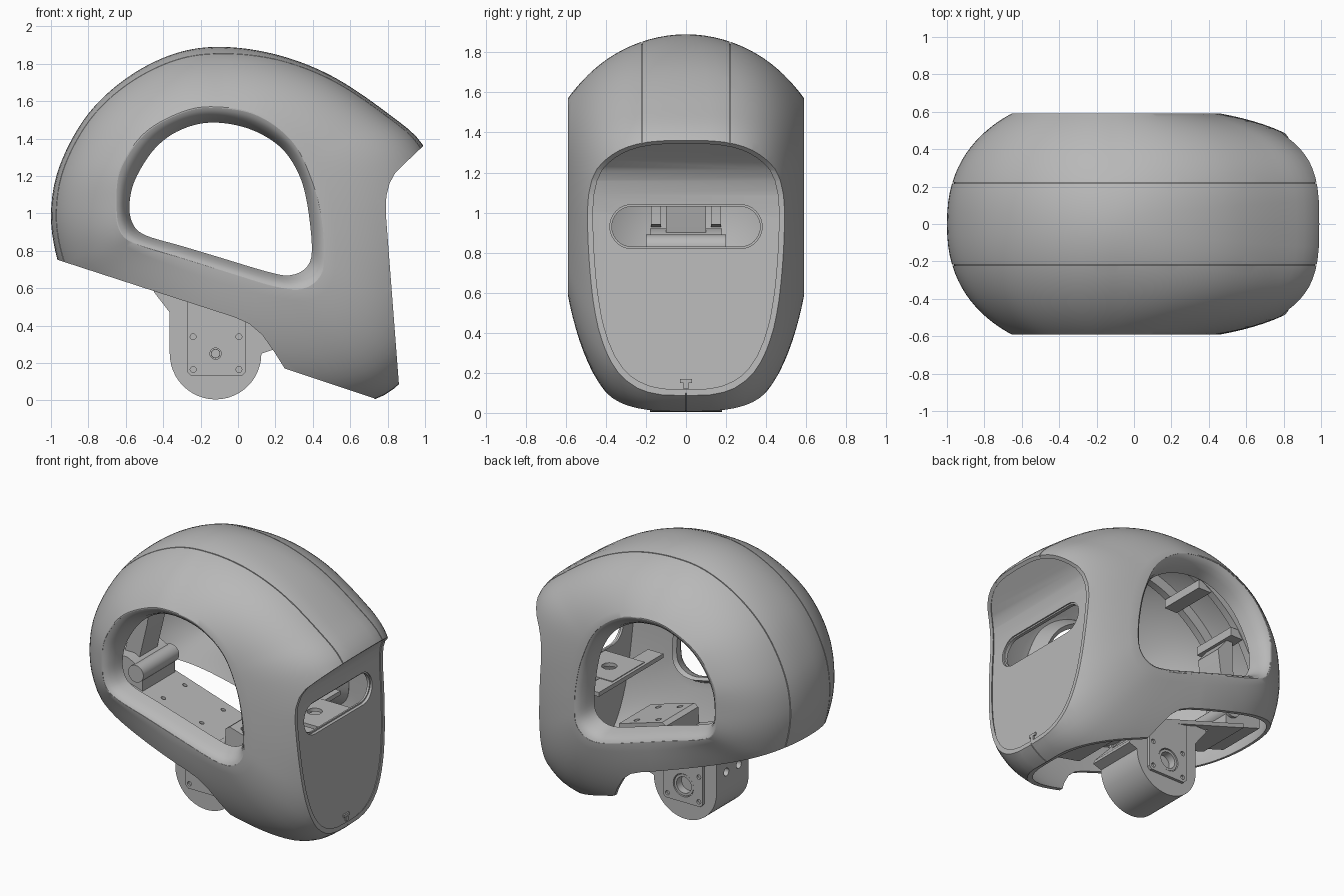
import bpy, bmesh
from math import sin, cos, pi, atan2
from mathutils import Vector

if "Cube" in bpy.data.objects:
    bpy.data.objects.remove(bpy.data.objects["Cube"], do_unlink=True)

GREY = (0.48, 0.48, 0.48, 1)
mat = bpy.data.materials.new("plain grey")
mat.use_nodes = True
mat.diffuse_color = GREY
mat.node_tree.nodes["Principled BSDF"].inputs["Base Color"].default_value = GREY

CX, CZ, SIDE = -0.1, 1.08, 0.59   # window centre and half width of the head
N = 144                           # segments around each contour


def make(name, bm):
    bmesh.ops.recalc_face_normals(bm, faces=bm.faces)
    me = bpy.data.meshes.new(name)
    bm.to_mesh(me)
    bm.free()
    me.materials.append(mat)
    ob = bpy.data.objects.new(name, me)
    bpy.context.scene.collection.objects.link(ob)
    return ob


def prism(name, pts, a, b, axis="y"):
    """Extrude a flat profile along y (points are x,z), x (y,z) or z (x,y)."""
    place = {"y": lambda p, d: (p[0], d, p[1]),
             "x": lambda p, d: (d, p[0], p[1]),
             "z": lambda p, d: (p[0], p[1], d)}[axis]
    bm = bmesh.new()
    ends = [[bm.verts.new(place(p, d)) for p in pts] for d in (a, b)]
    for e in ends:
        bm.faces.new(e)
    for i in range(len(pts)):
        j = (i + 1) % len(pts)
        bm.faces.new((ends[0][i], ends[0][j], ends[1][j], ends[1][i]))
    return make(name, bm)


def box(name, x, y, z):
    return prism(name, [(x[0], z[0]), (x[1], z[0]), (x[1], z[1]), (x[0], z[1])], *y)


def disc(u, v, r, n=32):
    return [(u + r * cos(2 * pi * i / n), v + r * sin(2 * pi * i / n)) for i in range(n)]


def boolean(ob, cutter, op="DIFFERENCE"):
    m = ob.modifiers.new("cut", "BOOLEAN")
    m.object, m.operation, m.solver = cutter, op, "EXACT"
    bpy.context.view_layer.update()
    me = bpy.data.meshes.new_from_object(ob.evaluated_get(bpy.context.evaluated_depsgraph_get()))
    ob.modifiers.clear()
    ob.data = me
    bpy.data.objects.remove(cutter, do_unlink=True)
    return ob


def contour(points, steps=16):
    """Closed smooth curve through the points, as N radii around the window centre."""
    p = [Vector((x - CX, z - CZ)) for x, z in points]
    pol = []
    for i in range(len(p)):
        a, b, c, d = (p[(i + k) % len(p)] for k in (-1, 0, 1, 2))
        for k in range(steps):
            t = k / steps
            v = (2 * b + (c - a) * t + (2 * a - 5 * b + 4 * c - d) * t * t
                 + (3 * b - a - 3 * c + d) * t ** 3) / 2
            pol.append((atan2(v.y, v.x), v.length))
    pol.sort()
    pol = [(pol[-1][0] - 2 * pi, pol[-1][1])] + pol + [(pol[0][0] + 2 * pi, pol[0][1])]

    def at(t):
        t = (t + pi) % (2 * pi) - pi
        for (a, ra), (b, rb) in zip(pol, pol[1:]):
            if a <= t <= b:
                return ra + (rb - ra) * (t - a) / max(b - a, 1e-6)
    return [sum(at(2 * pi * i / N + k * 0.015) for k in (-1, 0, 1)) / 3 for i in range(N)]


def ring(rad):
    return [(CX + r * cos(2 * pi * i / N), CZ + r * sin(2 * pi * i / N)) for i, r in enumerate(rad)]


# Contours seen from the side
OUTER = contour([(-1, 1.0), (-.955, 1.25), (-.81, 1.52), (-.6, 1.72), (-.35, 1.85), (-.1, 1.89),
                 (.2, 1.85), (.5, 1.735), (.8, 1.535), (.992, 1.36), (1.07, 1.1), (1.075, .8),
                 (1.03, .45), (.95, .2), (.86, .085), (.73, .005), (.5, -.04), (.15, -.02), (-.3, .12),
                 (-.7, .37), (-.9, .6), (-.97, .77)])
WINDOW = contour([(-.655, 1.05), (-.635, 1.23), (-.51, 1.42), (-.33, 1.53), (-.15, 1.57), (.1, 1.53),
                  (.3, 1.38), (.41, 1.15), (.455, .95), (.465, .8), (.45, .67), (.36, .595), (.22, .6),
                  (-.04, .675), (-.3, .755), (-.55, .835), (-.635, .91)])
HOLE = contour([(-.58, 1.05), (-.55, 1.18), (-.45, 1.34), (-.32, 1.44), (-.15, 1.485), (.05, 1.455),
                (.22, 1.36), (.32, 1.22), (.37, 1.05), (.395, .8), (.36, .705), (.27, .668),
                (.15, .69), (-.1, .765), (-.3, .825), (-.5, .885), (-.565, .95)])


def head_solid(name, off=0.0, rings=16):
    """Bulging body: flat at the windows, curving round to the centre line."""
    bm = bmesh.new()
    loops = []
    for k in range(-rings, rings + 1):
        s = sin((1 - abs(k) / rings) * pi / 2)
        t, t0, loop = 0.63 + 0.37 * s, 0.63, []
        for i in range(N):
            a = 2 * pi * i / N
            # blunter towards the chin, slightly fuller at the back
            n = 2 + 1.1 * max(0, min(1, 0.5 + 0.9 * cos(a + 0.6))) + 0.3 * max(0, -cos(a)) ** 2
            y = (SIDE - off) * (max(0, 1 - t ** n) / (1 - t0 ** n)) ** (1 / n)
            r = WINDOW[i] + (OUTER[i] - off - WINDOW[i]) * s
            loop.append(bm.verts.new((CX + r * cos(a), y if k > 0 else -y, CZ + r * sin(a))))
        loops.append(loop)
    for p, q in zip(loops, loops[1:]):
        for i in range(N):
            j = (i + 1) % N
            bm.faces.new((p[i], p[j], q[j], q[i]))
    bm.faces.new(loops[0])
    bm.faces.new(loops[-1])
    return make(name, bm)


# Shell: hollow body cut by the face, the underside and the side windows
FACE = [(.99, 1.36), (.89, 1.265), (.84, 1.215), (.81, 1.16), (.793, 1.09), (.79, 1), (.86, .09)]
shell = head_solid("head_shell")
boolean(shell, head_solid("hollow", 0.025))
boolean(shell, prism("face_cut", [(1.4, 1.75)] + FACE + [(.9, -.3), (1.4, -.3)], -1, 1))
boolean(shell, prism("under_cut", [(-1.3, .86), (-.96, .75), (-.02, .445), (.06, .41), (.13, .35),
                                   (.2, .25), (.25, .17), (.73, .01), (.8, -.3), (-1.3, -.3)], -1, 1))
boolean(shell, prism("window_cut", ring([r - 0.006 for r in WINDOW]), -1, 1))

# Seam grooves along the crown and under the chin
for y in (-0.22, 0.22):
    seam = box("seam", (-1.2, 1.2), (y - .003, y + .003), (.6, 2))
    boolean(shell, boolean(seam, head_solid("seam_core", 0.01)))
boolean(shell, boolean(box("seam", (.6, 1), (-.003, .003), (-.1, .12)), head_solid("seam_core", .01)))

# Tapered window frames with a rounded outer edge: (blend to hole, outset, y)
SECTION = [(0, 0, SIDE), (.25, 0, .582), (.5, 0, .56), (.75, 0, .525), (1, 0, .46),
           (1, .025, .44), (0, .012, SIDE - .03)]
for side, label in ((1, "left"), (-1, "right")):
    bm = bmesh.new()
    loops = [[bm.verts.new((x, side * y, z))
              for x, z in ring([w + (h - w) * f + d for w, h in zip(WINDOW, HOLE)])]
             for f, d, y in SECTION]
    for k in range(len(loops)):
        p, q = loops[k], loops[(k + 1) % len(loops)]
        for i in range(N):
            j = (i + 1) % N
            bm.faces.new((p[i], p[j], q[j], q[i]))
    make(label + "_window_frame", bm)

# Face plate with a rounded eye slot and a small chin clip
path = FACE[:-1] + [(.867, 0)]
plate = prism("face_plate", [(x - .012, z) for x, z in path] + [(x - .045, z) for x, z in path[::-1]], -1, 1)
boolean(plate, head_solid("plate_limit", 0.012), "INTERSECT")


def slot(h, r):
    arc = [(-pi / 2 + pi * i / 16) for i in range(17)]
    return ([(h - r + r * cos(a), .93 + r * sin(a)) for a in arc]
            + [(-h + r - r * cos(a), .93 - r * sin(a)) for a in arc])


boolean(plate, prism("slot_cut", slot(.37, .1), .5, 1.2, "x"))
boolean(plate, prism("slot_step", slot(.38, .11), .77, 1.2, "x"))
box("chin_clip", (.82, .852), (-.03, .03), (.15, .17))
box("chin_clip_stem", (.82, .855), (-.012, .012), (.12, .15))

# Neck joint with side plates, bearings and screws
bottom = [(-.12 - .245 * cos(pi * i / 24), .25 - .245 * sin(pi * i / 24)) for i in range(25)]
neck = prism("neck_joint", bottom + [(.19, .272), (.18, .3), (.125, .36), (.06, .43), (-.02, .52),
                                     (-.36, .6), (-.45, .6), (-.45, .58), (-.365, .47)], -.18, .18)
boolean(neck, box("neck_gap", (-.33, .3), (-.1, .1), (.38, .7)))
for s in (-1, 1):
    boolean(neck, prism("bearing_cut", disc(-.12, .25, .085), s * .13, s * .3))
    pad = prism("neck_side_plate", [(-.25, .13), (.02, .13), (.04, .15), (.04, .5),
                                    (-.27, .56), (-.27, .15)], s * .175, s * .2)
    hole = .08 if s > 0 else .03
    boolean(pad, prism("bearing_hole", disc(-.12, .25, hole), s * .1, s * .3))
    for x in (-.24, .005):
        for z in (.165, .34):
            boolean(pad, prism("screw_hole", disc(x, z, .016, 12), s * .185, s * .3))
    bearing = prism("bearing_ring", disc(-.12, .25, hole - .005), s * .12, s * .195)
    boolean(bearing, prism("bore", disc(-.12, .25, hole * .72), s * .14, s * .3))
    boolean(neck, prism("rear_hole", disc(s * .07, .36, .028, 16), -.5, -.3, "x"))

# Sloping floor with blocks
floor = prism("floor_plate", [(-.75, .72), (.2, .42), (.2, .45), (-.75, .75)], -.2, .2)
for x in (-.5, -.2):
    for y in (-.12, .12):
        boolean(floor, prism("floor_hole", disc(x, y, .015, 12), 0, 1.5, "z"))
block = prism("front_block", [(.02, .48), (.4, .36), (.4, .54), (.06, .64), (.03, .62)], -.18, .18)
for x in (.13, .3):
    for y in (-.12, .12):
        boolean(block, prism("block_hole", disc(x, y, .02, 12), .5, 1, "z"))
prism("front_floor_tray", [(.25, .3), (.74, .2), (.74, .24), (.25, .36)], -.25, .25)

# Rear bracket: rounded roll across the floor with a leaning strut behind it
prism("rear_roll", disc(-.66, .83, .06, 24), -.2, .2)
prism("rear_bracket", [(-.9, .78), (-.62, .69), (-.62, .84), (-.68, .89), (-.74, .92), (-.9, .92)], -.18, .18)
prism("rear_strut", [(-.82, .9), (-.7, .9), (-.64, 1.15), (-.62, 1.3), (-.74, 1.45), (-.74, 1.2)], -.1, .1)

# Shelf behind the eye slot
shelf = box("eye_shelf", (.45, .76), (-.18, .18), (.8, .825))
boolean(shelf, prism("shelf_hole", disc(.6, 0, .05, 20), .7, 1, "z"))
box("eye_shelf_bar", (.43, .55), (-.36, .36), (.79, .82))

# Curved ribs and cross straps inside the crown
span = [i for i in range(N) if 0.12 * N < i < 0.53 * N]
outer_pts, inner_pts = (ring([r - d for r in OUTER]) for d in (.03, .11))
for y in (-.15, .15):
    prism("crown_rib", [outer_pts[i] for i in span] + [inner_pts[i] for i in span[::-1]], y - .025, y + .025)
for x, z in ((-.72, 1.42), (-.45, 1.67), (.3, 1.7)):
    box("crown_strap", (x - .05, x + .05), (-.17, .17), (z - .03, z + .03))

# Smooth shading with sharp creases
for ob in bpy.context.scene.objects:
    ob.select_set(ob.type == "MESH" and mat.name in ob.data.materials)
    if ob.select_get():
        bpy.context.view_layer.objects.active = ob
bpy.ops.object.shade_smooth_by_angle(angle=0.5)
